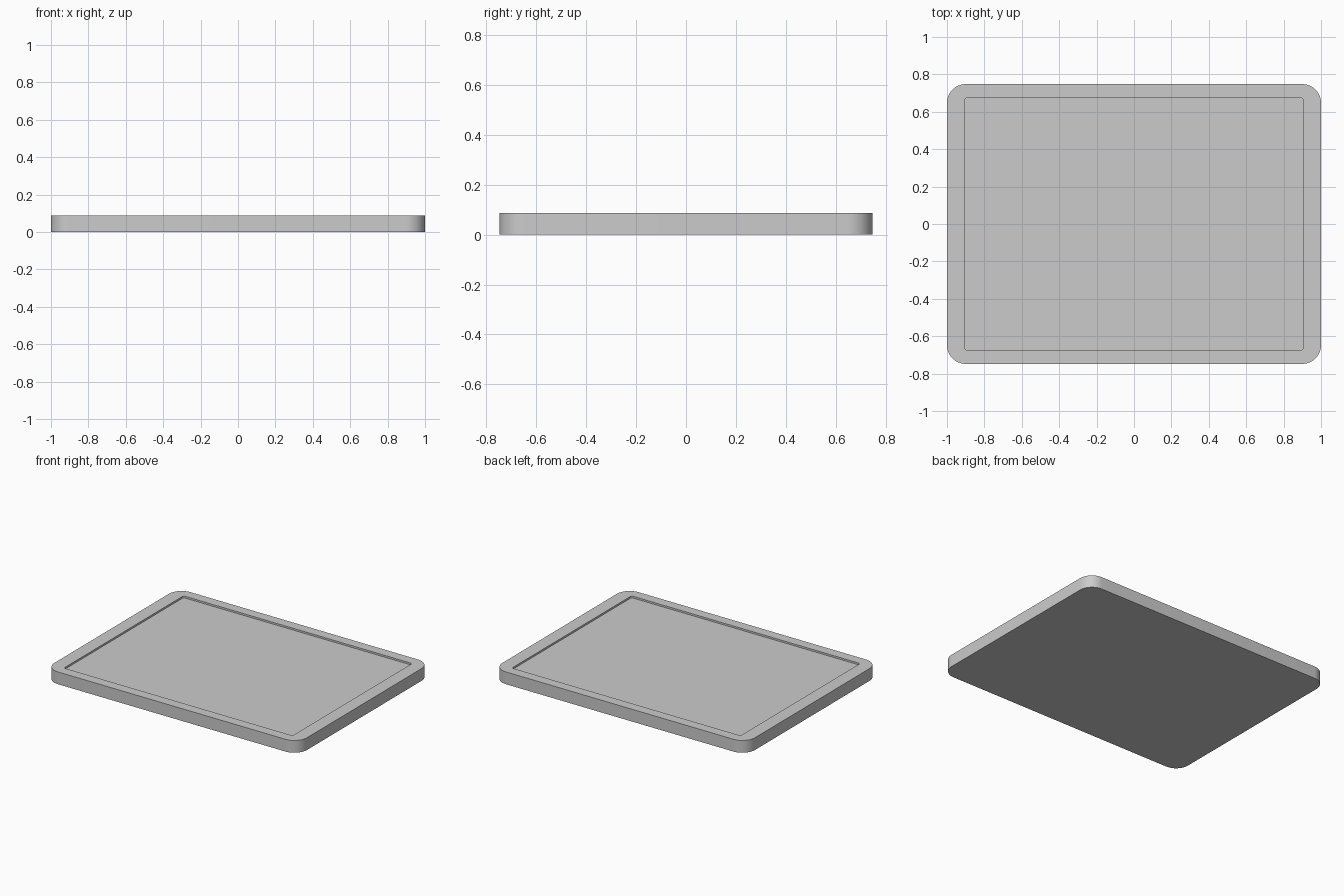
import bpy, bmesh, math

if "Cube" in bpy.data.objects:
    bpy.data.objects.remove(bpy.data.objects["Cube"])

W, D, H = 1.0, 0.748, 0.088      # half width, half depth, height
RECESS = 0.013                   # depth of the sunken panel
SEG = 12                         # segments per rounded corner


def rounded_ring(bm, hx, hy, r, z):
    """Vertices of a rounded rectangle, counter-clockwise."""
    ring = []
    for i, (sx, sy) in enumerate([(1, 1), (-1, 1), (-1, -1), (1, -1)]):
        for k in range(SEG + 1):
            a = math.pi / 2 * (i + k / SEG)
            ring.append(bm.verts.new((sx * (hx - r) + r * math.cos(a),
                                      sy * (hy - r) + r * math.sin(a), z)))
    return ring


def bridge(bm, a, b):
    n = len(a)
    for i in range(n):
        j = (i + 1) % n
        bm.faces.new((a[i], a[j], b[j], b[i]))


# Slab: bottom, outer wall, rim, recess wall, sunken panel
bm = bmesh.new()
rings = [rounded_ring(bm, W, D, 0.1, 0),
         rounded_ring(bm, W, D, 0.1, H),
         rounded_ring(bm, 0.905, 0.676, 0.016, H),
         rounded_ring(bm, 0.905, 0.676, 0.016, H - RECESS)]
for lower, upper in zip(rings, rings[1:]):
    bridge(bm, lower, upper)
bm.faces.new(rings[0][::-1])
bm.faces.new(rings[-1])

mesh = bpy.data.meshes.new("tablet_body")
bm.to_mesh(mesh)
bm.free()
body = bpy.data.objects.new("tablet_body", mesh)
bpy.context.collection.objects.link(body)

# Smooth corners, crisp edges
bpy.context.view_layer.objects.active = body
body.select_set(True)
bpy.ops.object.shade_smooth_by_angle(angle=math.radians(30))
